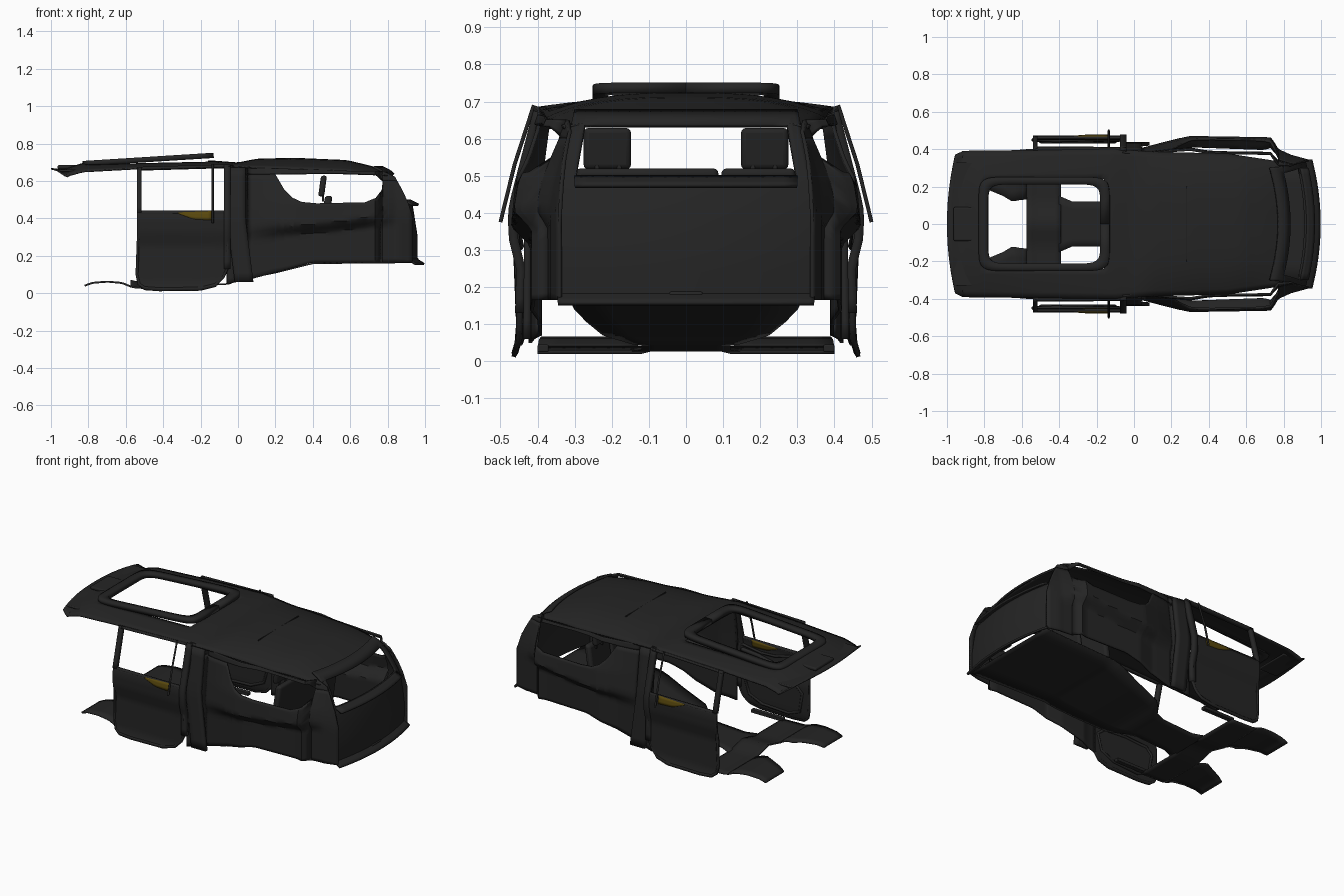
import bpy, bmesh, math
from mathutils import Vector

if "Cube" in bpy.data.objects:
    bpy.data.objects.remove(bpy.data.objects["Cube"])


def material(name, rgb):
    m = bpy.data.materials.new(name)
    m.diffuse_color = (*rgb, 1)
    m.use_nodes = True
    m.node_tree.nodes["Principled BSDF"].inputs["Base Color"].default_value = m.diffuse_color
    return m


DARK = material("dark_trim", (0.018, 0.018, 0.018))
AMBER = material("amber_trim", (0.10, 0.065, 0.004))


def L(pts, x):
    """Piecewise linear lookup."""
    if x <= pts[0][0]:
        return pts[0][1]
    for (a, p), (b, q) in zip(pts, pts[1:]):
        if x <= b:
            return p + (q - p) * (x - a) / (b - a)
    return pts[-1][1]


def span(a, b, n):
    return [a + (b - a) * i / n for i in range(n + 1)]


def finish(o, mat=DARK, thick=0, mirror=False, bevel=0):
    bpy.context.collection.objects.link(o)
    o.data.materials.append(mat)
    bpy.context.view_layer.objects.active = o
    o.select_set(True)
    if o.type == 'MESH':
        bpy.ops.object.shade_smooth_by_angle(angle=math.radians(35))
    o.select_set(False)
    if thick:
        s = o.modifiers.new("thickness", 'SOLIDIFY')
        s.thickness, s.offset = thick, 0
    if bevel:
        b = o.modifiers.new("round", 'BEVEL')
        b.width, b.segments = bevel, 3
    if mirror:
        m = o.modifiers.new("mirror", 'MIRROR')
        m.use_axis = (False, True, False)
    return o


def sheet(name, us, lo, hi, fn, n=8, thick=0.008, mirror=False, mat=DARK, hole=None, vs=None):
    """Grid surface: columns us, rows from lo(u) to hi(u), mapped by fn(u, v)."""
    bm = bmesh.new()
    cols = []
    for u in us:
        rows = vs or span(lo(u), hi(u), n)
        cols.append([(bm.verts.new(fn(u, v)), u, v) for v in rows])
    for a, b in zip(cols, cols[1:]):
        for i in range(len(a) - 1):
            q = [a[i], b[i], b[i + 1], a[i + 1]]
            if hole and hole(sum(k[1] for k in q) / 4, sum(k[2] for k in q) / 4):
                continue
            bm.faces.new([k[0] for k in q])
    bmesh.ops.remove_doubles(bm, verts=bm.verts, dist=1e-5)
    me = bpy.data.meshes.new(name)
    bm.to_mesh(me)
    bm.free()
    return finish(bpy.data.objects.new(name, me), mat, thick, mirror)


def box(name, c, s, bevel=0.01, mirror=False, tilt=0):
    bm = bmesh.new()
    bmesh.ops.create_cube(bm, size=1)
    for v in bm.verts:
        v.co = Vector((v.co.x * s[0] + tilt * v.co.z, v.co.y * s[1], v.co.z * s[2])) + Vector(c)
    me = bpy.data.meshes.new(name)
    bm.to_mesh(me)
    bm.free()
    return finish(bpy.data.objects.new(name, me), bevel=bevel, mirror=mirror)


def tube(name, pts, r, closed=False):
    cu = bpy.data.curves.new(name, 'CURVE')
    cu.dimensions, cu.bevel_depth, cu.bevel_resolution = '3D', r, 1
    sp = cu.splines.new('POLY')
    sp.points.add(len(pts) - 1)
    for p, q in zip(sp.points, pts):
        p.co = (*q, 1)
    sp.use_cyclic_u = closed
    finish(bpy.data.objects.new(name, cu), mirror=True)


# Roof lining with sunroof opening
CEN = [(-1, .665), (-.93, .66), (-.83, .693), (-.13, .705), (0, .695), (.1, .715), (.3, .72), (.58, .708), (.7, .68), (.8, .65)]
EDGE = [(-1, .65), (-.93, .622), (-.83, .65), (-.5, .668), (-.1, .682), (.1, .67), (.6, .65), (.8, .63)]
HALF = [(-1, .37), (-.93, .39), (-.1, .40), (.1, .385), (.5, .375), (.8, .33)]


def roof(x, t):
    y = t * L(HALF, x) / .39
    k = abs(t / .39) ** 3
    bow = .045 * (t / .39) ** 2 if x < -.9 else 0
    return (x + bow * min(1, (-.9 - x) / .1), y, L(CEN, x) * (1 - k) + L(EDGE, x) * k)


sheet("roof_lining", span(-1, -.8, 8) + span(-.77, -.19, 12) + span(-.16, .8, 32), None, None, roof,
      vs=span(-.39, -.235, 5) + span(-.18, .18, 6) + span(.235, .39, 5),
      hole=lambda x, y: -.8 < x < -.16 and abs(y) < .235)


# Sunroof frame: rounded ring
def ring_point(a, w):
    sx, sy = (math.copysign(abs(f(a)) ** .22, f(a)) for f in (math.cos, math.sin))
    x = -.48 + sx * (.30 + w)
    return (x, sy * (.212 + .8 * w), .715 + .022 * (x + .48) / .35)


sheet("sunroof_frame", span(0, 2 * math.pi, 96), lambda u: 0, lambda u: .05, ring_point, n=2, thick=.028)
box("overhead_console", (-.89, 0, .675), (.15, .18, .02), .008, tilt=0)
box("sun_visor", (-.9, .22, .655), (.13, .22, .012), .005, mirror=True)
box("roof_seam", (.28, 0, .72), (.006, .40, .008), .002)

# Rear side walls around the quarter window
WIDE = [(-.06, .42), (.05, .405), (.18, .44), (.3, .467), (.73, .46), (.77, .40), (.84, .365), (.95, .335)]
LOW = [(-.06, .05), (.05, .07), (.2, .11), (.4, .165), (.95, .165)]
TOP = [(-.06, .688), (.1, .67), (.6, .652), (.78, .65), (.84, .62), (.9, .51), (.935, .4)]
WIN_B = [(.2, .635), (.25, .55), (.29, .51), (.34, .487), (.42, .48), (.68, .485), (.74, .51), (.77, .55), (.775, .6)]
WIN_T = [(.2, .635), (.5, .64), (.74, .632), (.775, .6)]


def side(x, z):
    w = L(WIDE, x)
    inset = L([(.0, 0), (.2, .05), (.7, .06), (.85, .0)], x)
    lean = L([(-.06, .035), (.1, .04), (.4, .095), (.75, .10), (.9, .05)], x)
    shelf = L([(0, .34), (.5, .38), (.75, .41)], x)
    y = w - L([(shelf - .05, inset), (shelf, 0), (.48, .012), (.68, lean)], z)
    return (x, y, z)


xs = sorted(set(span(-.06, .935, 36) + [p[0] for p in WIN_B + WIDE[:-1]]))
sheet("side_wall_lower", xs, lambda x: L(LOW, x), lambda x: min(L(WIN_B, x), L(TOP, x)), side, 20, .01, True)
sheet("side_wall_upper", [x for x in xs if x <= .9], lambda x: min(L(WIN_T, x), L(TOP, x) - .004),
      lambda x: L(TOP, x), side, 4, .01, True)
sheet("pillar_cover", span(-.06, .04, 4), lambda x: .06, lambda x: .67,
      lambda x, z: (x + .05 * max(0, 1 - z / .4), L([(0, .43), (.4, .425), (.67, .39)], z), z), 12, .02, True)

# Tailgate with window
TG_X = [(.155, .995), (.18, .955), (.3, .955), (.46, .93), (.51, .912), (.6, .865), (.65, .82), (.675, .77)]


def gate(y, z):
    w = L([(.15, .345), (.45, .345), (.675, .30)], z) / .345
    return (L(TG_X, z) - .045 * (y / .345) ** 2, y * w, z)


sheet("tailgate_trim", span(-.345, -.305, 3) + span(-.26, .26, 16) + span(.305, .345, 3), None, None, gate,
      vs=[.155, .165, .18, .24, .3, .38, .46, .5, .54, .58, .61, .635, .655, .675], thick=.012,
      hole=lambda y, z: abs(y) < .305 and .5 < z < .635)
sheet("tailgate_ledge", span(-.3, .3, 16), lambda y: 0, lambda y: .045,
      lambda y, v: (.92 + v - .045 * (y / .345) ** 2, y, .495 - .5 * v), 3, .012)
box("tailgate_handle", (.955, 0, .178), (.02, .09, .02), .006)

# Rear seat backs and headrests
box("seat_back_wide", (.46, -.105, .345), (.04, .385, .35), .015, tilt=.05)
box("seat_back_narrow", (.46, .195, .345), (.04, .20, .35), .015, tilt=.05)
box("headrest", (.452, .212, .573), (.032, .128, .112), .014, mirror=True, tilt=.015)
for y in (.18, .24):
    box("headrest_post", (.455, y, .51), (.012, .012, .04), .003, mirror=True)

# Load floor and centre tunnel
LF_W = [(-.4, .15), (-.33, .12), (-.12, .12), (-.04, .15), (0, .22), (.35, .305), (.93, .33)]
LF_Z = [(-.4, .03), (-.05, .05), (0, .07), (.2, .11), (.4, .16), (.93, .165)]
sheet("load_floor", span(-.4, .93, 38), lambda x: -L(LF_W, x), lambda x: L(LF_W, x),
      lambda x, y: (x, y, L(LF_Z, x)), 6, .008)

# Front floor: cross panel with two forward arms
FZ = [(-.82, .04), (-.78, .055), (-.7, .062), (-.62, .055), (-.56, .03), (-.39, .025)]
sheet("front_floor", span(-.575, -.39, 6), lambda x: -.40, lambda x: .40,
      lambda x, y: (x, y, L(FZ, x) + .03 * max(0, 1 - abs(y) / .12)), 20, .01)
sheet("floor_arm", span(-.82, -.57, 12), lambda x: L([(-.82, .2), (-.7, .15), (-.65, .12), (-.6, .13)], x),
      lambda x: L([(-.82, .38), (-.57, .40)], x), lambda x, y: (x, y, L(FZ, x)), 5, .01, True)
box("sill_strip", (-.3, .385, .035), (.22, .03, .02), .004, mirror=True)

# Front doors: lower trim, window frame and ridges
DOOR_LOW = [(-.54, .09), (-.53, .04), (-.50, .018), (-.42, .012), (-.2, .015), (-.12, .035), (-.08, .075), (-.055, .13)]
DOOR_Y = [(0, .468), (.06, .45), (.25, .445), (.33, .465), (.40, .468), (.44, .46), (.69, .395)]
DOOR_TOP = [(-.54, .672), (-.05, .686)]


def door(x, z, off=0):
    return (x, L(DOOR_Y, z) + off, z)


dx = sorted(set(span(-.54, -.055, 20) + [p[0] for p in DOOR_LOW]))
sheet("door_trim", dx, lambda x: L(DOOR_LOW, x), lambda x: .44, door, 20, .012, True)
top = lambda x: L(DOOR_TOP, x)
sheet("door_front_frame", [-.54, -.53, -.515], lambda x: .43, top, door, 8, .025, True)
sheet("door_rear_frame", [-.075, -.06, -.04], lambda x: .13, top, door, 14, .025, True)
sheet("door_top_frame", span(-.54, -.04, 10), lambda x: top(x) - .014, top, door, 2, .025, True)
tube("window_divider", [(-.135, .50, .375), (-.135, .462, .53), (-.135, .41, .69)], .006)
tube("door_seal", [door(x, L(DOOR_LOW, x) + .01) for x in dx] + [door(-.055, .43), door(-.53, .43)], .009, True)
tube("armrest_ridge", [door(x, z, -.012) for x, z in [(-.52, .33), (-.42, .31), (-.3, .325), (-.18, .35), (-.07, .36)]], .012)
tube("upper_ridge", [door(x, z, -.01) for x, z in [(-.52, .39), (-.4, .40), (-.3, .375), (-.2, .37), (-.07, .39)]], .008)
tube("door_pocket", [door(x, z, -.006) for x, z in
     [(-.5, .2), (-.46, .24), (-.3, .25), (-.15, .24), (-.1, .2), (-.13, .1), (-.22, .06), (-.4, .05), (-.48, .08)]], .009, True)
sheet("door_inlay", span(-.32, -.14, 8), lambda x: L([(-.32, .425), (-.24, .395), (-.14, .39)], x),
      lambda x: L([(-.32, .43), (-.14, .437)], x), door, 3, .02, True, AMBER)
